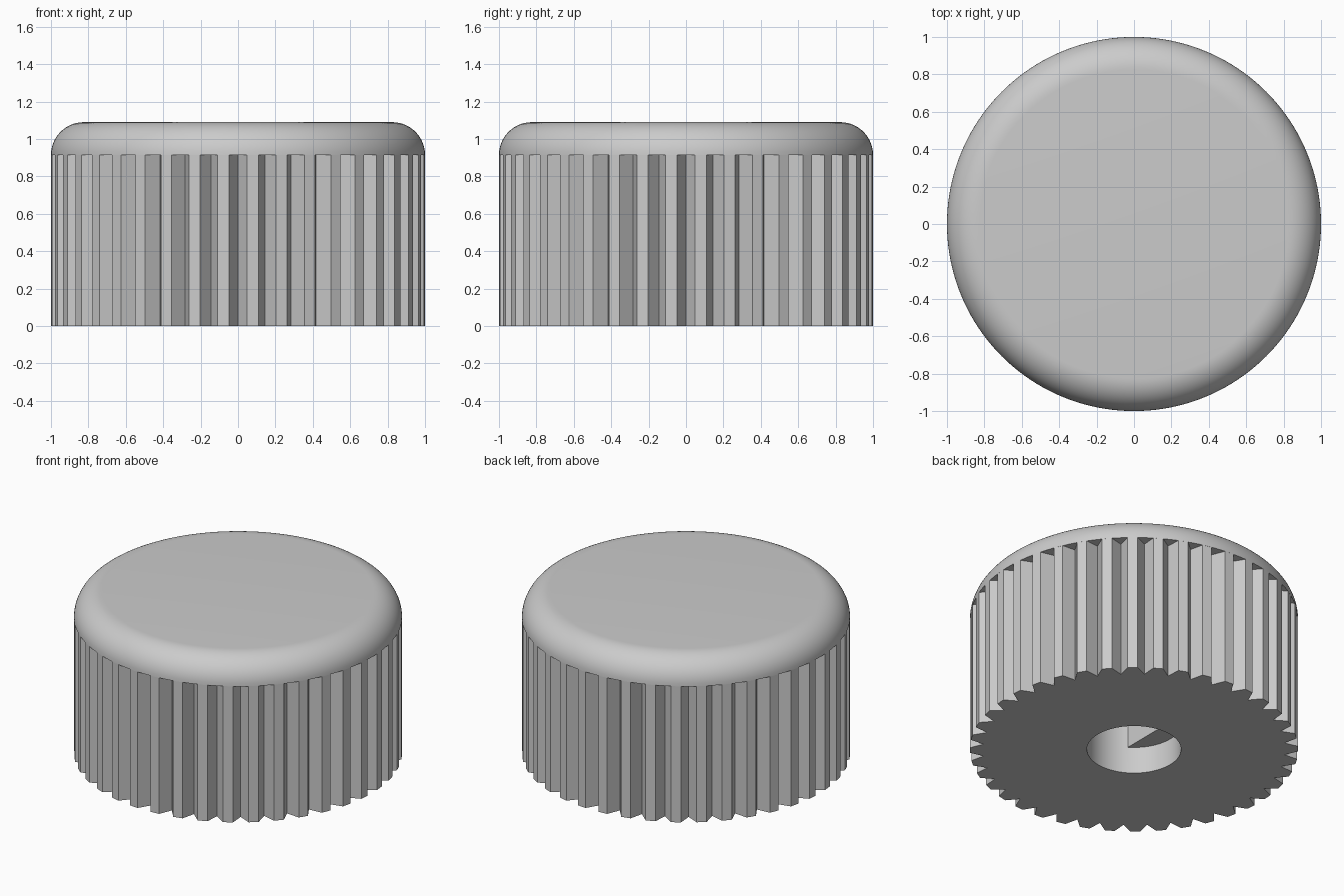
import bpy, bmesh
from math import sin, cos, pi, radians

if "Cube" in bpy.data.objects:
    bpy.data.objects.remove(bpy.data.objects["Cube"], do_unlink=True)

RIBS = 40            # notches around the grip
ROOT = 0.92          # radius at the bottom of each notch
HALF_NOTCH = 0.048   # half the angle of a notch mouth
SEAM = 0.915         # top of the grip, underside of the cap
TOP = 1.09
ROUND = TOP - SEAM   # cap edge rounding
BORE = 0.287
BORE_STEP = 0.18     # depth where the bore becomes D-shaped
BORE_END = 0.75
FLAT_ANGLE = radians(122.5)

grey = bpy.data.materials.new("light grey plastic")
grey.use_nodes = True
grey.diffuse_color = (0.6, 0.6, 0.6, 1)
grey.node_tree.nodes["Principled BSDF"].inputs["Base Color"].default_value = (0.6, 0.6, 0.6, 1)


def make(name, bm):
    bmesh.ops.recalc_face_normals(bm, faces=bm.faces)
    mesh = bpy.data.meshes.new(name)
    bm.to_mesh(mesh)
    bm.free()
    mesh.materials.append(grey)
    obj = bpy.data.objects.new(name, mesh)
    bpy.context.collection.objects.link(obj)
    return obj


def select(obj):
    bpy.ops.object.select_all(action="DESELECT")
    obj.select_set(True)
    bpy.context.view_layer.objects.active = obj


def ring(bm, points, z):
    return [bm.verts.new((r * cos(a), r * sin(a), z)) for r, a in points]


def walls(bm, low, high, closed=True):
    n = len(low)
    for i in range(n if closed else n - 1):
        j = (i + 1) % n
        bm.faces.new((low[i], low[j], high[j], high[i]))


# Grip: a prism with V-shaped notches
outline = []
for i in range(RIBS):
    a = 2 * pi * i / RIBS
    outline += [(1, a - HALF_NOTCH), (ROOT, a), (1, a + HALF_NOTCH)]
bm = bmesh.new()
low, high = ring(bm, outline, 0), ring(bm, outline, SEAM)
walls(bm, low, high)
bm.faces.new(low)
bm.faces.new(high)
grip = make("ribbed_grip", bm)

# Bore cutter: round at the mouth, D-shaped deeper in
ARC, REST = 44, 20
arc = [-FLAT_ANGLE + 2 * FLAT_ANGLE * i / ARC for i in range(ARC + 1)]
rest = [FLAT_ANGLE + 2 * (pi - FLAT_ANGLE) * i / REST for i in range(1, REST)]
circle = [(BORE, a) for a in arc + rest]
bm = bmesh.new()
mouth = ring(bm, circle, -0.1)
step = ring(bm, circle, BORE_STEP)
end = ring(bm, circle[:ARC + 1], BORE_END)
walls(bm, mouth, step)
walls(bm, step[:ARC + 1], end, closed=False)
bm.faces.new((step[ARC], step[0], end[0], end[ARC]))
bm.faces.new(step[ARC:] + step[:1])
bm.faces.new(mouth)
bm.faces.new(end)
cutter = make("bore_cutter", bm)
cutter.hide_render = True

cut = grip.modifiers.new("shaft bore", "BOOLEAN")
cut.operation = "DIFFERENCE"
cut.solver = "EXACT"
cut.object = cutter
select(grip)
bpy.ops.object.modifier_apply(modifier=cut.name)
bpy.data.objects.remove(cutter, do_unlink=True)

# Cap: a disc with a rounded upper edge
SEGMENTS, STEPS = 160, 14
bm = bmesh.new()
rings = []
for k in range(STEPS + 1):
    t = pi / 2 * k / STEPS
    r = 1 - ROUND + ROUND * cos(t)
    points = [(r, 2 * pi * i / SEGMENTS) for i in range(SEGMENTS)]
    rings.append(ring(bm, points, SEAM + ROUND * sin(t)))
for a, b in zip(rings, rings[1:]):
    walls(bm, a, b)
bm.faces.new(rings[0])
bm.faces.new(rings[-1])
cap = make("rounded_cap", bm)

for obj in (grip, cap):
    select(obj)
    bpy.ops.object.shade_smooth_by_angle(angle=radians(30))
